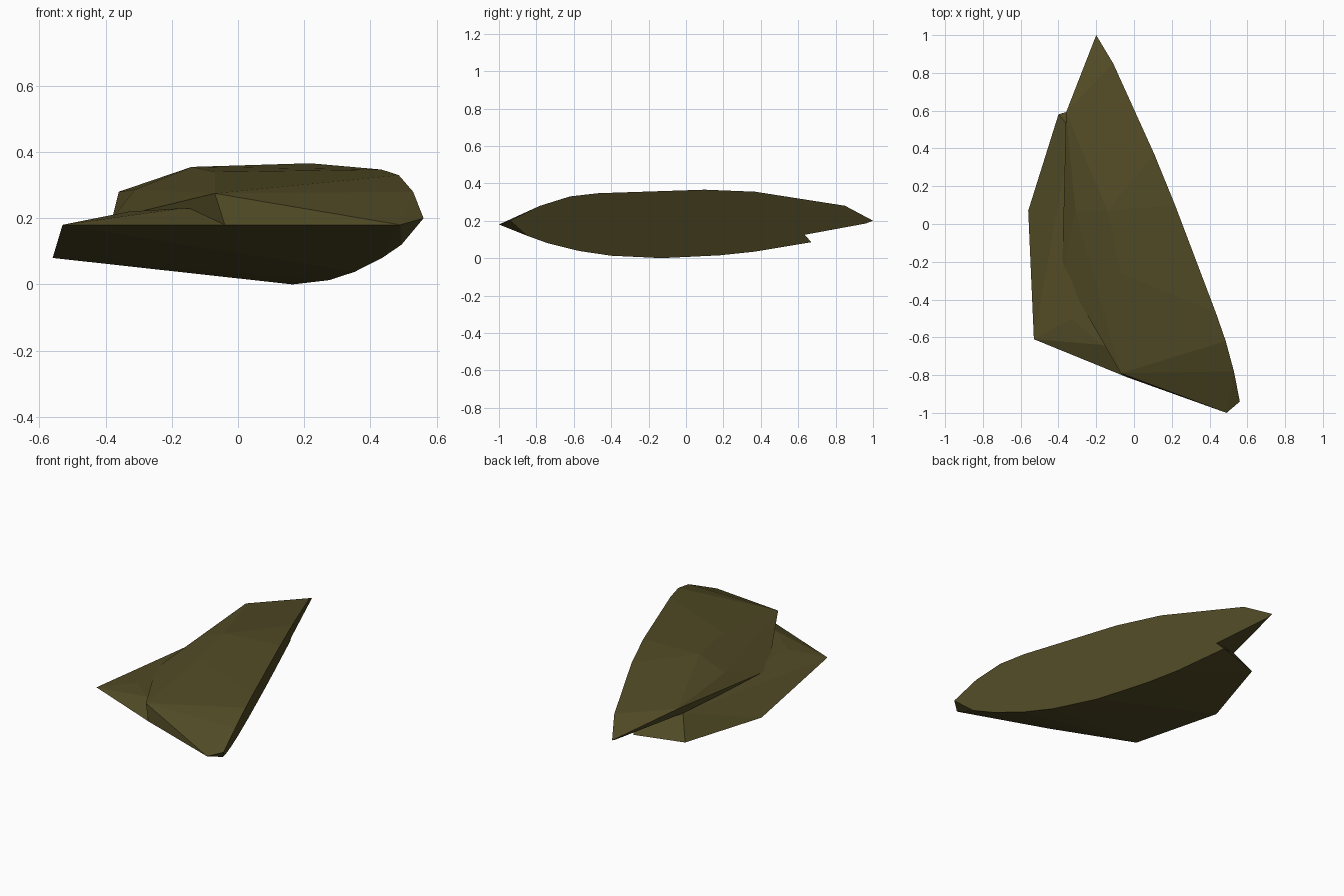
import bpy
import bmesh
from mathutils import Vector

default_cube = bpy.data.objects.get("Cube")
if default_cube:
    bpy.data.objects.remove(default_cube, do_unlink=True)

# One earthy stone colour
stone = bpy.data.materials.new("olive_stone")
stone.use_nodes = True
stone_colour = (0.083, 0.070, 0.019, 1.0)
stone.diffuse_color = stone_colour
stone.node_tree.nodes["Principled BSDF"].inputs["Base Color"].default_value = stone_colour
stone.node_tree.nodes["Principled BSDF"].inputs["Roughness"].default_value = 0.9


def on_cleft(outline):
    """Place (y, z) outline points on the flat, slightly overhanging split face."""
    return [Vector((0.114 - 0.392 * y + 0.39 * z, y, z)) for y, z in outline]


def faceted_stone(name, points):
    """Wrap points in a flat-faced shell and merge its coplanar triangles."""
    bm = bmesh.new()
    for point in points:
        bm.verts.new(point)
    result = bmesh.ops.convex_hull(bm, input=bm.verts[:])
    unused = {item for key in ("geom_interior", "geom_unused")
              for item in result[key] if isinstance(item, bmesh.types.BMVert)}
    bmesh.ops.delete(bm, geom=list(unused), context="VERTS")
    bmesh.ops.dissolve_limit(bm, angle_limit=0.02, verts=bm.verts[:], edges=bm.edges[:])
    bmesh.ops.recalc_face_normals(bm, faces=bm.faces[:])
    mesh = bpy.data.meshes.new(name)
    bm.to_mesh(mesh)
    bm.free()
    mesh.materials.append(stone)
    shell = bpy.data.objects.new(name, mesh)
    bpy.context.collection.objects.link(shell)
    return shell


# Lens-shaped outline of the split face, shared ends first
cleft_ends = on_cleft([(-0.94, 0.2), (0.635, 0.125)])
cleft_top = on_cleft([(-0.78, 0.28), (-0.62, 0.33), (-0.47, 0.347), (-0.2, 0.355),
                      (0.1, 0.366), (0.37, 0.355), (0.52, 0.325), (0.85, 0.28),
                      (1, 0.2), (0.96, 0.185)])
cleft_bottom = on_cleft([(-0.85, 0.12), (-0.74, 0.08), (-0.57, 0.038), (-0.4, 0.013),
                         (-0.13, 0), (0.18, 0.015), (0.37, 0.035), (0.67, 0.085)])

# Seam where the two layers of the shard meet
seam = cleft_ends + [Vector(p) for p in (
    (0.49, -1, 0.18), (-0.04, -0.81, 0.18), (-0.38, -0.25, 0.2),
    (-0.354, 0.07, 0.185), (-0.33, 0.5, 0.21))]

# Lower layer: thin wedge running out to the side edge
wedge_edge = [Vector(p) for p in (
    (-0.53, -0.61, 0.18), (-0.56, 0.07, 0.08), (-0.4, 0.58, 0.08),
    (-0.33, -0.5, 0.22), (-0.17, -0.64, 0.23))]
faceted_stone("lower_layer", seam + cleft_bottom + wedge_edge)

# Upper layer: plateau with a stepped front and an overhanging pointed back
plateau = [Vector(p) for p in (
    (-0.07, -0.79, 0.275), (0.2, -0.785, 0.278), (-0.1, -0.56, 0.29),
    (-0.07, -0.26, 0.34), (-0.14, 0.07, 0.355), (-0.31, 0.07, 0.287),
    (-0.36, 0.59, 0.28))]
faceted_stone("upper_layer", seam + cleft_top + plateau)
